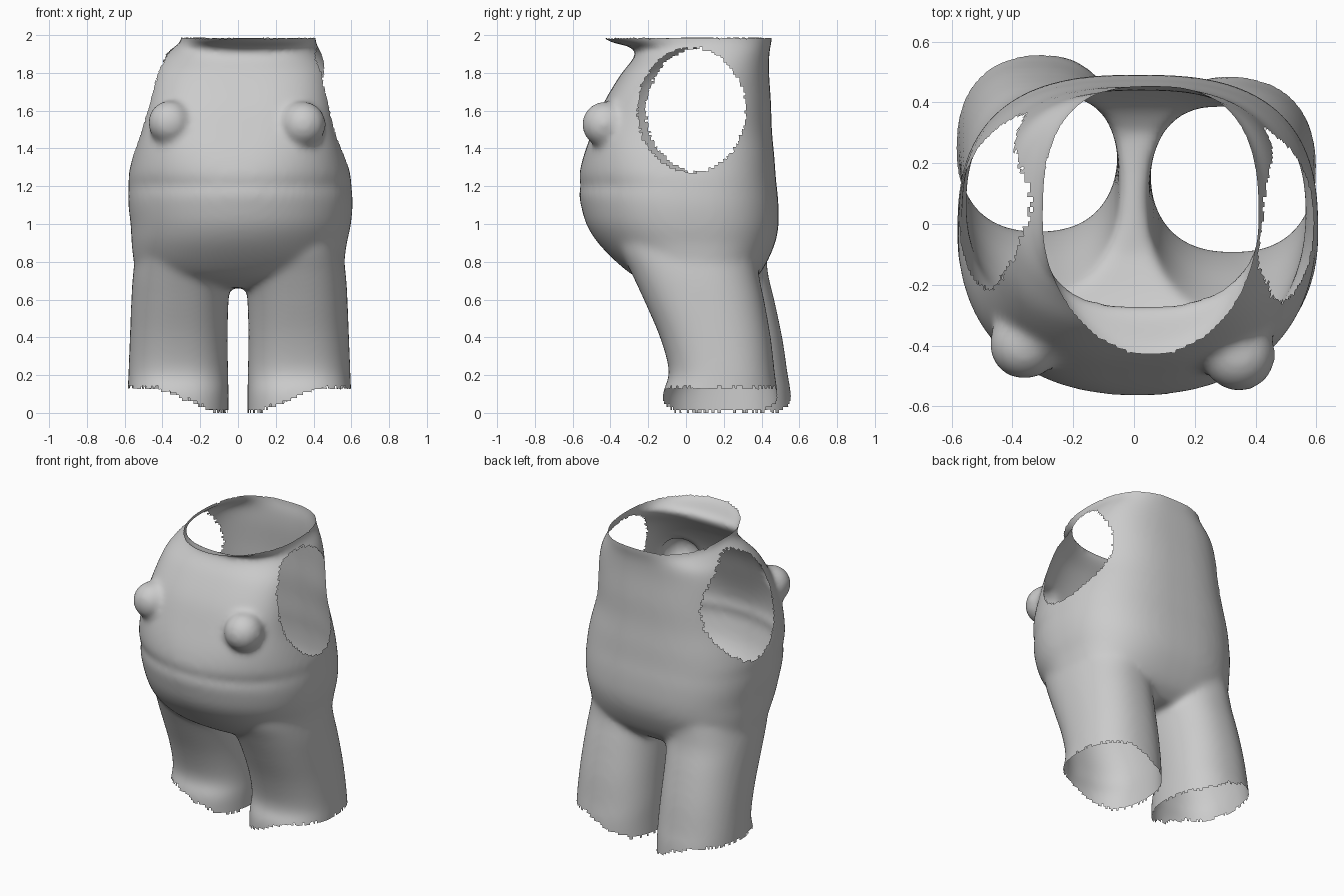
import bpy, bmesh, math, random
from mathutils import Vector

if "Cube" in bpy.data.objects:
    bpy.data.objects.remove(bpy.data.objects["Cube"])

random.seed(3)
SEG = 56


def catmull(rows, steps=4):
    """Smoothly interpolated rows (z, x0, x1, y0, y1, front squareness)."""
    out = []
    for i in range(len(rows) - 1):
        a, b, c, d = (rows[max(i - 1, 0)], rows[i], rows[i + 1], rows[min(i + 2, len(rows) - 1)])
        for s in range(steps):
            t = s / steps
            out.append([0.5 * (2*q + (r - p)*t + (2*p - 5*q + 4*r - w)*t*t + (3*q - p - 3*r + w)*t**3)
                        for p, q, r, w in zip(a, b, c, d)])
    return out + [list(rows[-1])]


def loft(bm, rows, n_back):
    """Closed loft of rounded cross-sections."""
    rings = []
    for z, x0, x1, y0, y1, n_front in catmull(rows):
        ring = []
        for k in range(SEG):
            a = 2 * math.pi * k / SEG
            c, s = math.cos(a), math.sin(a)
            e = 2 / (n_back if s > 0 else n_front)
            x = (x0 + x1) / 2 + (x1 - x0) / 2 * math.copysign(abs(c) ** e, c)
            y = (y0 + y1) / 2 + (y1 - y0) / 2 * math.copysign(abs(s) ** e, s)
            ring.append(bm.verts.new((x, y, z)))
        rings.append(ring)
    for lo, hi in zip(rings, rings[1:]):
        for k in range(SEG):
            j = (k + 1) % SEG
            bm.faces.new((lo[k], lo[j], hi[j], hi[k]))
    bm.faces.new(rings[0][::-1])
    bm.faces.new(rings[-1])


bm = bmesh.new()

# torso: belly, waist fold, chest, neck flaring forward at the top
torso = [
    (0.67, -.30, .30, -.10, .30, 2.1), (0.72, -.48, .48, -.25, .37, 2.1),
    (0.79, -.545, .555, -.35, .42, 2.1), (0.90, -.563, .575, -.46, .47, 2.1),
    (1.00, -.568, .597, -.525, .49, 2.1), (1.10, -.58, .607, -.555, .49, 2.1),
    (1.17, -.582, .605, -.567, .485, 2.1), (1.21, -.578, .60, -.556, .48, 2.1),
    (1.26, -.58, .597, -.566, .475, 2.2), (1.36, -.56, .572, -.545, .468, 2.5),
    (1.50, -.52, .53, -.495, .455, 3.0), (1.65, -.485, .51, -.435, .45, 3.1),
    (1.80, -.45, .49, -.345, .44, 3.0), (1.89, -.405, .455, -.275, .44, 2.6),
    (1.94, -.345, .425, -.285, .445, 2.2), (1.98, -.30, .41, -.42, .455, 2.0),
    (2.06, -.30, .41, -.50, .455, 2.0),
]
loft(bm, torso, 2.7)

# legs, the left one set a little further back
leg = [
    (-.12, .05, .605, -.12, .49), (.10, .05, .60, -.125, .485),
    (.22, .052, .595, -.09, .47), (.40, .055, .588, -.135, .45),
    (.60, .05, .58, -.22, .415), (.75, .035, .57, -.29, .385),
    (.90, .03, .545, -.36, .38), (1.05, .05, .50, -.36, .36),
]
loft(bm, [r + (2.4,) for r in leg], 2.3)
left_leg = []
for z, x0, x1, y0, y1 in leg:
    shift = 0.075 - 0.035 * max(z, 0)
    left_leg.append((z, -x1 + .015, -x0, y0 + shift, y1 + shift, 2.4))
loft(bm, left_leg, 2.3)

# two chest bumps
for centre, r in (((-.36, -.395, 1.545), .118), ((.345, -.43, 1.535), .122)):
    ball = bmesh.ops.create_uvsphere(bm, u_segments=24, v_segments=16, radius=r)
    bmesh.ops.translate(bm, verts=ball["verts"], vec=Vector(centre))

bmesh.ops.recalc_face_normals(bm, faces=bm.faces)
mesh = bpy.data.meshes.new("body_shell")
bm.to_mesh(mesh)
bm.free()
body = bpy.data.objects.new("body_shell", mesh)
bpy.context.collection.objects.link(body)

# fuse everything into one smooth skin
fuse = body.modifiers.new("fuse", "REMESH")
fuse.mode = "VOXEL"
fuse.voxel_size = 0.016
soft = body.modifiers.new("soften", "SMOOTH")
soft.factor = 0.5
soft.iterations = 22
dg = bpy.context.evaluated_depsgraph_get()
skin = bpy.data.meshes.new_from_object(body.evaluated_get(dg))
body.modifiers.clear()
body.data = skin
skin.name = "body_shell"


def is_open(p):
    """True where the shell is cut away: neck, armholes, leg ends."""
    jit = random.uniform(-.01, .01)
    if p.z > 1.99:
        return True
    hem = .02 + .12 * min(max((abs(p.x) - .12) / .3, 0), 1)
    if p.z < hem + jit:
        return True
    cy = .03 if p.x > 0 else .075
    e = ((p.y - cy) / .285) ** 2 + ((p.z - 1.61) / .33) ** 2
    return abs(p.x) > .27 and e < 1 + 4 * jit


bm = bmesh.new()
bm.from_mesh(skin)
gone = [f for f in bm.faces if is_open(f.calc_center_median())]
bmesh.ops.delete(bm, geom=gone, context="FACES")
for f in bm.faces:
    f.smooth = True
# rest the lowest hem on the ground
low = min(v.co.z for v in bm.verts)
bmesh.ops.translate(bm, verts=bm.verts, vec=Vector((0, 0, -low)))
bm.to_mesh(skin)
bm.free()
